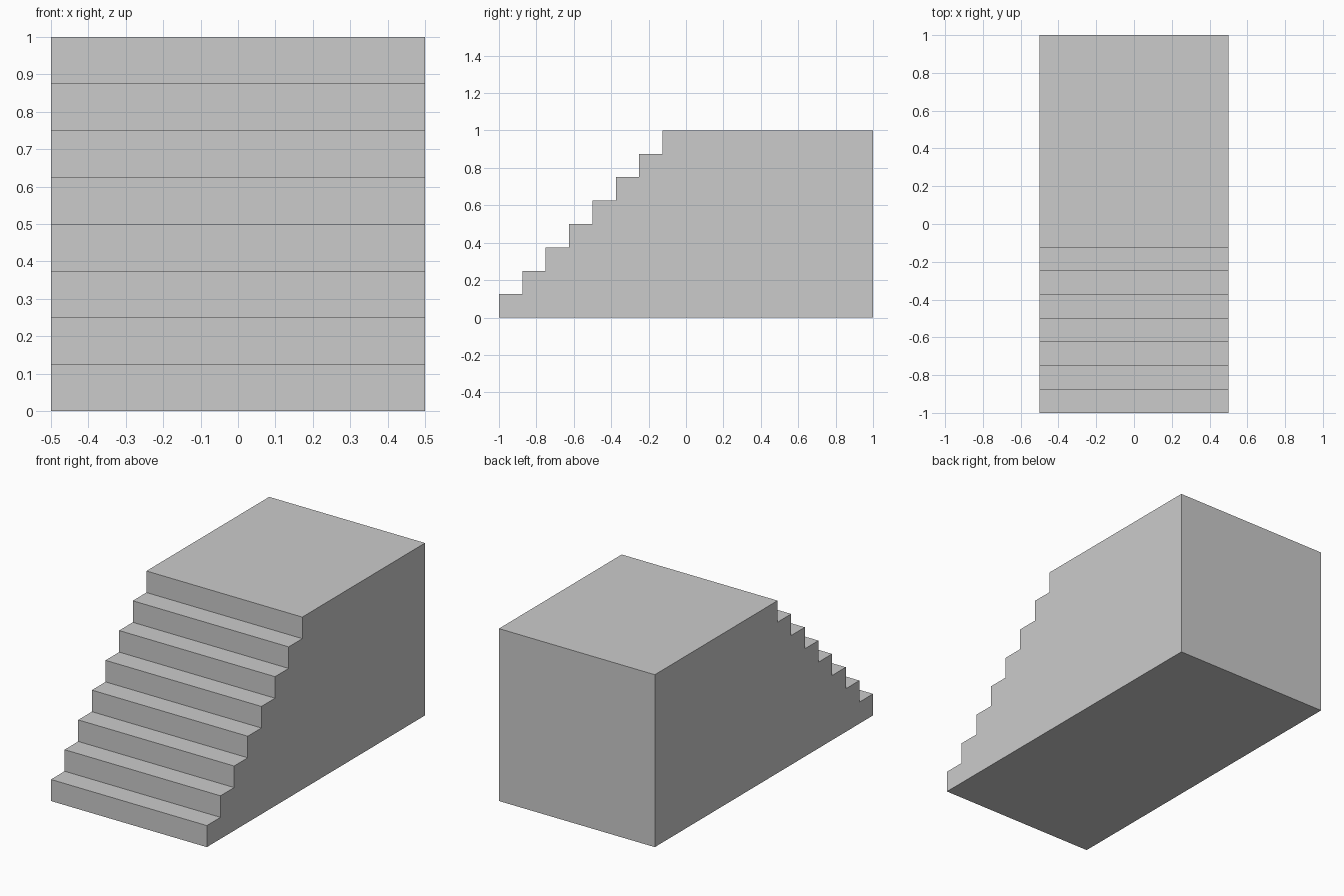
import bpy
import bmesh

if "Cube" in bpy.data.objects:
    bpy.data.objects.remove(bpy.data.objects["Cube"])

STEPS = 8
RISE = 1.0 / STEPS      # step height
TREAD = 0.125           # step depth
HALF_W = 0.5
FRONT, BACK = -1.0, 1.0

# Side profile (y, z): the stepped front, then the landing and back wall
profile = []
for i in range(STEPS):
    y = FRONT + i * TREAD
    profile += [(y, i * RISE), (y, (i + 1) * RISE)]
profile += [(BACK, STEPS * RISE), (BACK, 0.0)]

# Extrude the profile across the width
bm = bmesh.new()
side = bm.faces.new([bm.verts.new((-HALF_W, y, z)) for y, z in profile])
extruded = bmesh.ops.extrude_face_region(bm, geom=[side], use_keep_orig=True)
moved = [g for g in extruded["geom"] if isinstance(g, bmesh.types.BMVert)]
bmesh.ops.translate(bm, verts=moved, vec=(2 * HALF_W, 0, 0))
bmesh.ops.recalc_face_normals(bm, faces=bm.faces)

mesh = bpy.data.meshes.new("staircase")
bm.to_mesh(mesh)
bm.free()
stairs = bpy.data.objects.new("staircase", mesh)
bpy.context.collection.objects.link(stairs)
